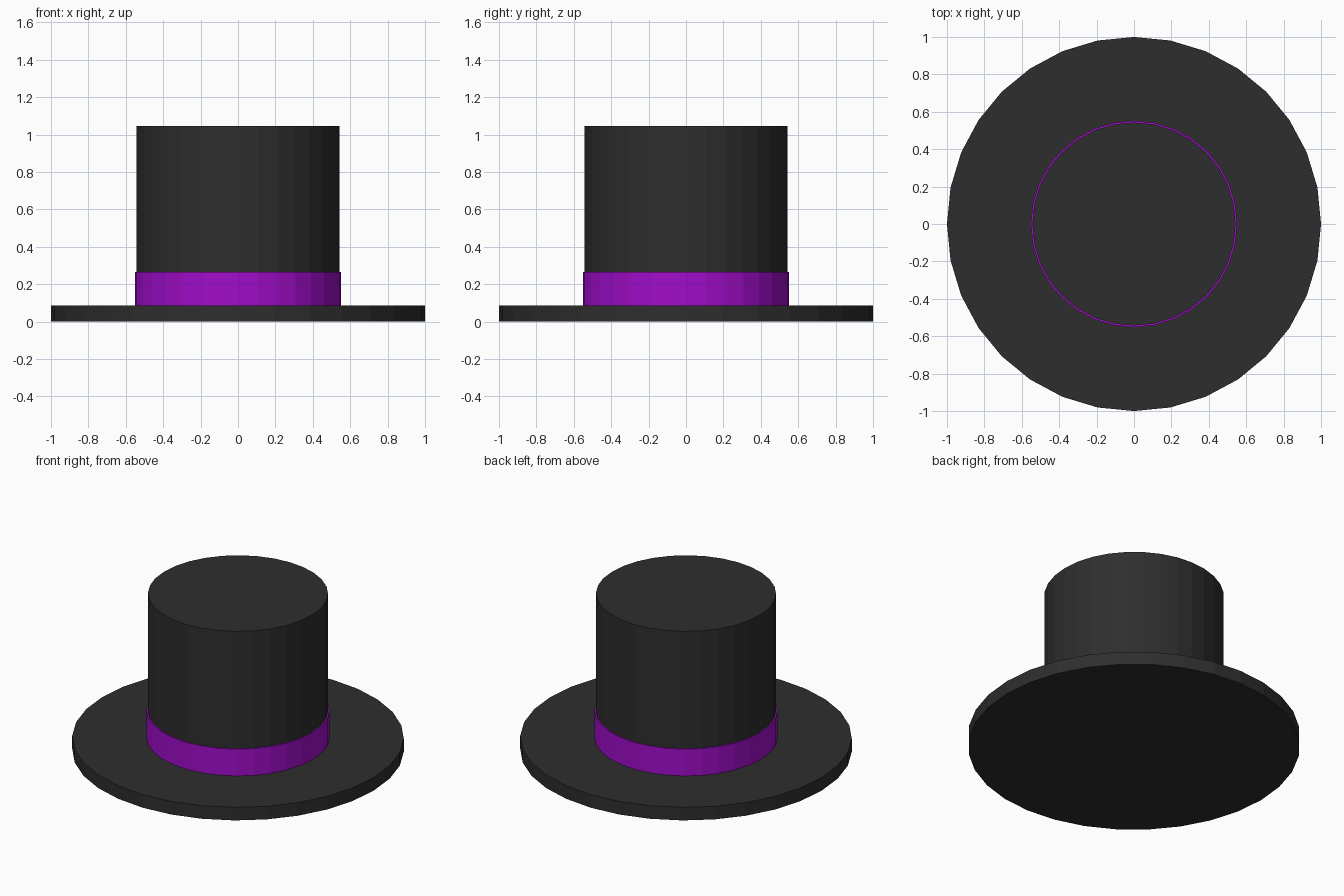
import bpy

if "Cube" in bpy.data.objects:
    bpy.data.objects.remove(bpy.data.objects["Cube"])

SIDES = 32


def material(name, rgb):
    m = bpy.data.materials.new(name)
    m.diffuse_color = (*rgb, 1.0)
    m.use_nodes = True
    m.node_tree.nodes["Principled BSDF"].inputs["Base Color"].default_value = m.diffuse_color
    return m


def disc(name, radius, z0, z1, mat):
    """Flat-shaded upright cylinder from z0 to z1, with a corner on +x."""
    bpy.ops.mesh.primitive_cylinder_add(
        vertices=SIDES, radius=radius, depth=z1 - z0,
        location=(0, 0, (z0 + z1) / 2))
    obj = bpy.context.object
    obj.name = name
    obj.data.materials.append(mat)
    return obj


black = material("black felt", (0.027, 0.027, 0.027))
purple = material("purple ribbon", (0.36, 0.004, 0.60))

# Wide flat brim
disc("brim", 1.0, 0.0, 0.087, black)
# Tall straight crown
disc("crown", 0.543, 0.087, 1.045, black)
# Ribbon around the foot of the crown
disc("hat_band", 0.552, 0.087, 0.265, purple)
